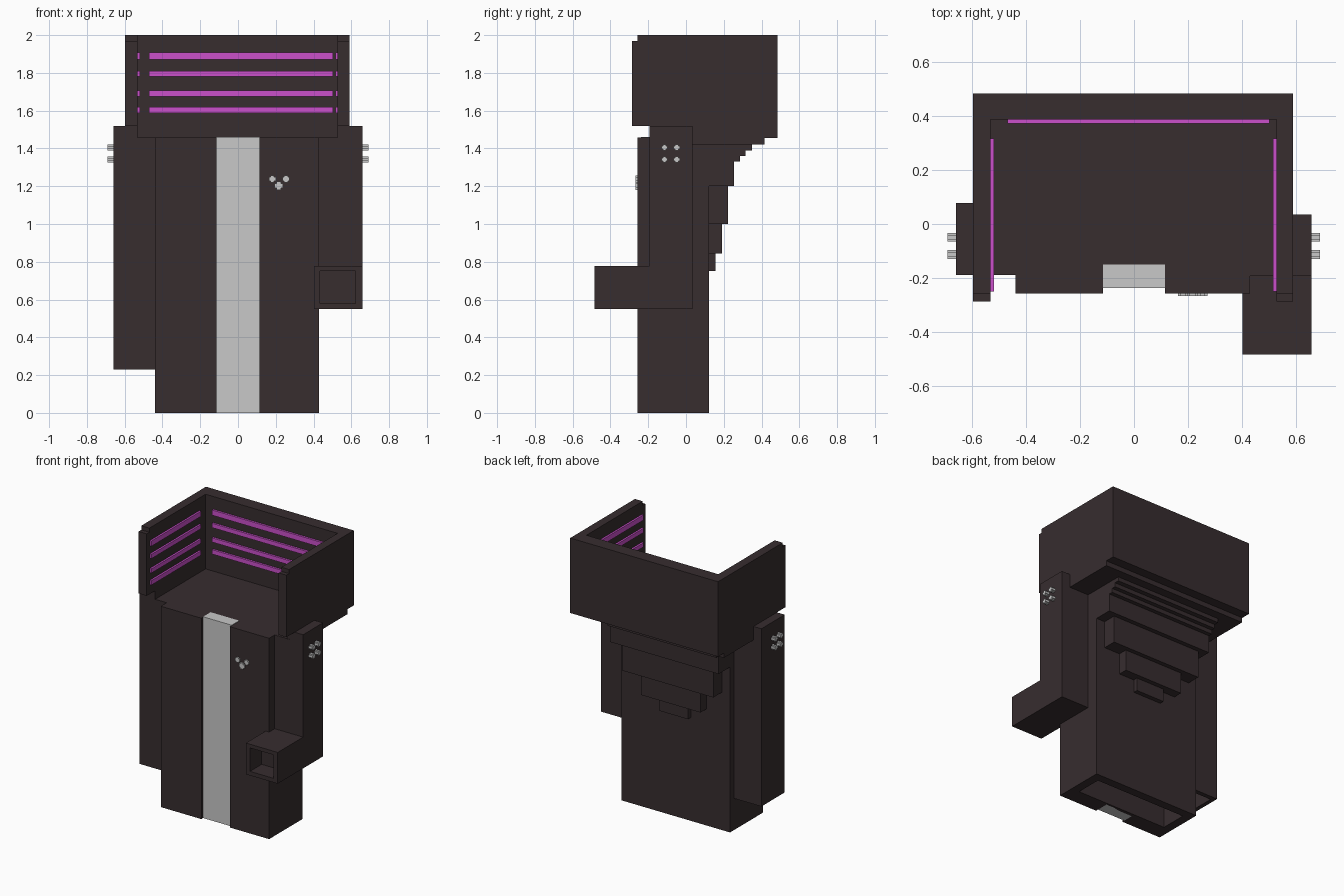
import bpy, bmesh
from mathutils import Vector

if "Cube" in bpy.data.objects:
    bpy.data.objects.remove(bpy.data.objects["Cube"])


def material(name, rgb):
    m = bpy.data.materials.new(name)
    m.diffuse_color = (*rgb, 1)
    m.use_nodes = True
    m.node_tree.nodes["Principled BSDF"].inputs["Base Color"].default_value = m.diffuse_color
    return m


DARK = material("dark_cloth", (0.038, 0.026, 0.028))
GREY = material("light_grey", (0.58, 0.58, 0.58))
PINK = material("magenta", (0.60, 0.080, 0.60))


def prism(bm, axis, pts, a, b):
    """Extrude a 2D profile along axis from a to b (x: pts are y,z; z: pts are x,y)."""
    def place(p, d):
        return (d, p[0], p[1]) if axis == "x" else (p[0], p[1], d)
    face = bm.faces.new([bm.verts.new(place(p, a)) for p in pts])
    out = bmesh.ops.extrude_face_region(bm, geom=[face])
    shift = Vector(place((0, 0), b - a))
    for v in out["geom"]:
        if isinstance(v, bmesh.types.BMVert):
            v.co += shift


def box(bm, x, y, z):
    prism(bm, "z", [(x[0], y[0]), (x[1], y[0]), (x[1], y[1]), (x[0], y[1])], *z)


def finish(bm, name, mat):
    bmesh.ops.recalc_face_normals(bm, faces=bm.faces)
    me = bpy.data.meshes.new(name)
    bm.to_mesh(me)
    bm.free()
    me.materials.append(mat)
    ob = bpy.data.objects.new(name, me)
    bpy.context.collection.objects.link(ob)
    return ob


def boxes(name, mat, items):
    bm = bmesh.new()
    for it in items:
        box(bm, *it)
    return finish(bm, name, mat)


def hollow(ob, x, y, z):
    cutter = boxes(ob.name + "_cutter", DARK, [(x, y, z)])
    cutter.hide_render = True
    cutter.hide_viewport = True
    cutter.display_type = "WIRE"
    mod = ob.modifiers.new("hollow", "BOOLEAN")
    mod.operation = "DIFFERENCE"
    mod.solver = "EXACT"
    mod.object = cutter


# Coat body: plan with a front channel, open at the hem
bm = bmesh.new()
prism(bm, "z", [(-0.44, -0.257), (-0.115, -0.257), (-0.115, -0.16), (0.115, -0.16),
                (0.115, -0.257), (0.43, -0.257), (0.43, 0.123), (-0.44, 0.123)], 0, 1.458)
coat = finish(bm, "coat_body", DARK)
hollow(coat, (-0.375, 0.365), (-0.135, 0.06), (-0.1, 0.25))

# Light strip down the front
boxes("front_strip", GREY, [((-0.115, 0.115), (-0.237, -0.15), (0, 1.461))])

# Stepped support under the back of the collar
bm = bmesh.new()
prism(bm, "x", [(0.1, 1.2), (0.255, 1.2), (0.255, 1.33), (0.285, 1.33), (0.285, 1.36),
                (0.315, 1.36), (0.315, 1.39), (0.35, 1.39), (0.35, 1.44), (0.1, 1.44)],
      -0.44, 0.43)
finish(bm, "back_steps", DARK)
boxes("back_pleats", DARK, [
    ((-0.375, 0.36), (0.1, 0.222), (1.0, 1.22)),
    ((-0.25, 0.23), (0.1, 0.19), (0.845, 1.02)),
    ((-0.125, 0.105), (0.1, 0.156), (0.75, 0.86))])

# Shoulder floor inside the collar
boxes("shoulder_floor", DARK, [((-0.595, 0.59), (-0.19, 0.415), (1.42, 1.458))])

# Collar: two notched side walls and a back wall
side = [(-0.287, 1.52), (-0.19, 1.52), (-0.19, 1.456), (0.485, 1.456),
        (0.485, 2), (-0.257, 2), (-0.257, 1.97), (-0.287, 1.97)]
bm = bmesh.new()
prism(bm, "x", side, -0.597, -0.532)
prism(bm, "x", side, 0.528, 0.59)
box(bm, (-0.532, 0.528), (0.388, 0.485), (1.456, 2))
finish(bm, "collar", DARK)

# Magenta lining stripes on the three inner collar faces
rows = [(1.588, 1.62), (1.675, 1.706), (1.78, 1.811), (1.87, 1.908)]
boxes("back_stripes", PINK, [((-0.47, 0.502), (0.373, 0.389), z) for z in rows])
for name, x in (("left_stripes", (-0.534, -0.519)), ("right_stripes", (0.515, 0.53))):
    boxes(name, PINK, [(x, (-0.25, 0.318), z) for z in rows])

# Hanging left sleeve with raised shoulder
left = boxes("left_sleeve", DARK, [((-0.66, -0.44), (-0.19, 0.078), (0.23, 1.457))])
hollow(left, (-0.63, -0.475), (-0.155, 0.045), (0.1, 0.36))
boxes("left_shoulder", DARK, [((-0.66, -0.55), (-0.19, 0.078), (1.457, 1.52))])

# Bent right sleeve reaching forward, open at the cuff
bm = bmesh.new()
prism(bm, "x", [(-0.25, 0.55), (0.035, 0.55), (0.035, 1.457), (-0.193, 1.457),
                (-0.193, 0.777), (-0.25, 0.777)], 0.43, 0.658)
finish(bm, "right_sleeve", DARK)
boxes("right_shoulder", DARK, [((0.55, 0.658), (-0.193, 0.035), (1.457, 1.52))])
cuff = boxes("right_cuff", DARK, [((0.402, 0.658), (-0.484, -0.2), (0.55, 0.777))])
hollow(cuff, (0.435, 0.622), (-0.6, -0.35), (0.58, 0.75))

# Plus-shaped studs on the shoulders
R, T = 0.016, 0.008
for name, x in (("left_studs", (-0.692, -0.655)), ("right_studs", (0.655, 0.69))):
    items = []
    for y in (-0.113, -0.049):
        for z in (1.342, 1.405):
            items += [(x, (y - R, y + R), (z - T, z + T)),
                      (x, (y - T, y + T), (z - R, z + R))]
    boxes(name, GREY, items)

# Small chest pin: three plus-shaped beads in a V
items = []
for x, z, r in ((0.182, 1.238, 0.018), (0.254, 1.238, 0.018), (0.216, 1.203, 0.022)):
    t = r * 0.55
    items += [((x - r, x + r), (-0.268, -0.25), (z - t, z + t)),
              ((x - t, x + t), (-0.268, -0.25), (z - r, z + r))]
boxes("chest_pin", GREY, items)
